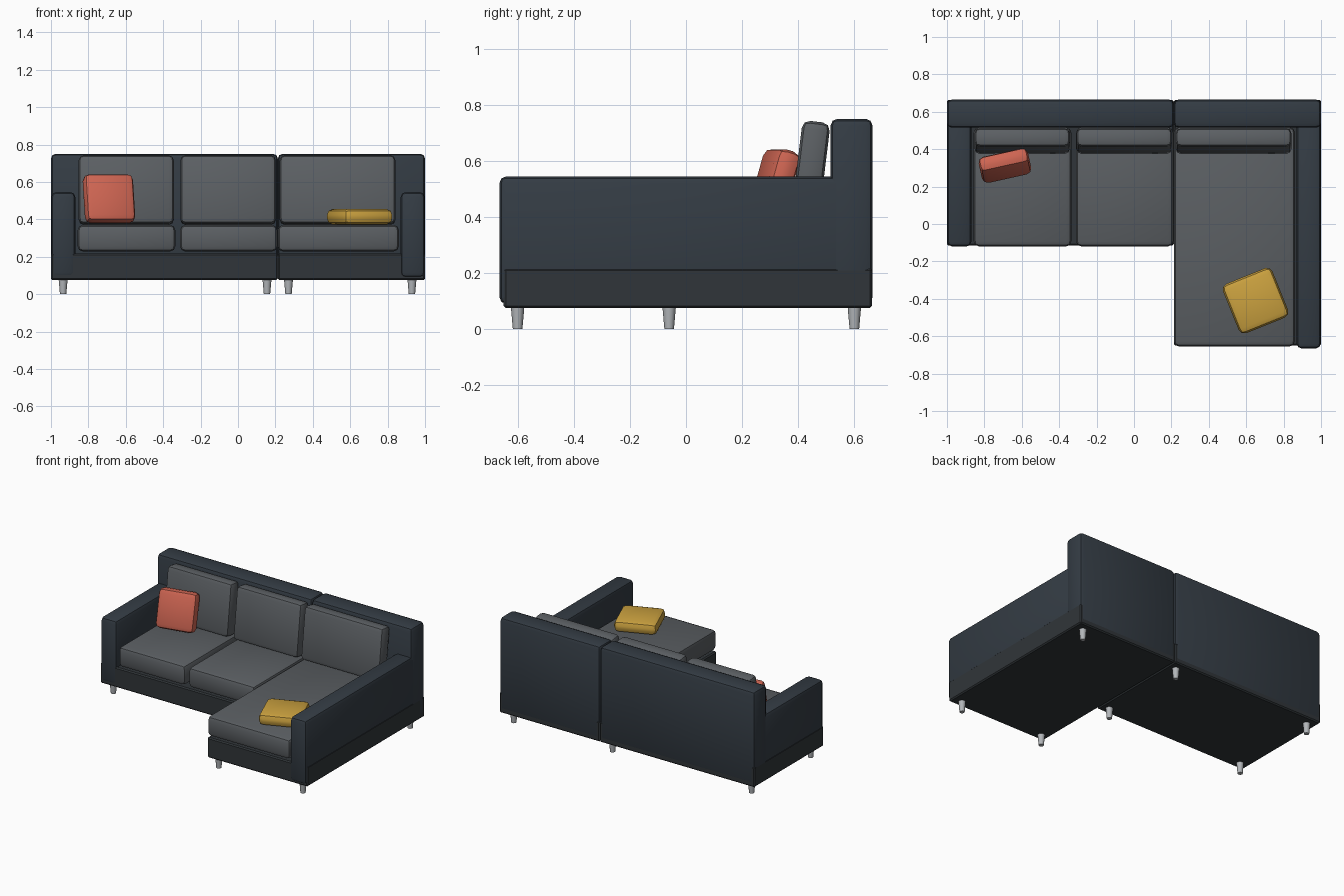
import bpy, bmesh
from math import radians
from mathutils import Vector

if "Cube" in bpy.data.objects:
    bpy.data.objects.remove(bpy.data.objects["Cube"])


def material(name, rgb):
    m = bpy.data.materials.new(name)
    m.diffuse_color = (*rgb, 1)
    m.use_nodes = True
    m.node_tree.nodes["Principled BSDF"].inputs["Base Color"].default_value = m.diffuse_color
    return m


FRAME = material("dark_fabric", (0.034, 0.045, 0.058))
BASE = material("base_fabric", (0.030, 0.036, 0.041))
CUSHION = material("grey_fabric", (0.105, 0.115, 0.125))
RED = material("red_fabric", (0.62, 0.13, 0.085))
YELLOW = material("yellow_fabric", (0.60, 0.36, 0.05))
METAL = material("leg_metal", (0.45, 0.47, 0.49))


def finish(bm, name, mat, loc, rot=(0, 0, 0)):
    me = bpy.data.meshes.new(name)
    bm.to_mesh(me)
    bm.free()
    me.shade_smooth()
    me.set_sharp_from_angle(angle=radians(30))
    me.materials.append(mat)
    ob = bpy.data.objects.new(name, me)
    ob.location = loc
    ob.rotation_euler = [radians(a) for a in rot]
    bpy.context.collection.objects.link(ob)
    return ob


def block(name, mat, size, loc, bevel, segments=2, rot=(0, 0, 0)):
    """Rounded box of a given size, centred on loc."""
    bm = bmesh.new()
    bmesh.ops.create_cube(bm, size=1)
    bmesh.ops.scale(bm, vec=size, verts=bm.verts)
    bmesh.ops.bevel(bm, geom=bm.edges[:], offset=bevel, segments=segments,
                    profile=0.5, affect='EDGES')
    return finish(bm, name, mat, loc, rot)


def span(name, mat, lo, hi, bevel, segments=2):
    """Rounded box between two corners."""
    lo, hi = Vector(lo), Vector(hi)
    return block(name, mat, hi - lo, (lo + hi) / 2, bevel, segments)


SPLIT = 0.213

# Base frames of the two sections
span("sofa_base", BASE, (-1, -0.115, 0.075), (SPLIT, 0.663, 0.218), 0.008, 1)
span("chaise_base", BASE, (SPLIT, -0.65, 0.075), (1, 0.663, 0.218), 0.008, 1)

# Backrests
span("sofa_backrest", FRAME, (-1, 0.515, 0.09), (SPLIT, 0.665, 0.75), 0.025)
span("chaise_backrest", FRAME, (SPLIT, 0.515, 0.09), (1, 0.665, 0.75), 0.025)

# Armrests
span("left_arm", FRAME, (-0.998, -0.12, 0.09), (-0.87, 0.645, 0.545), 0.025)
span("right_arm", FRAME, (0.87, -0.665, 0.09), (0.998, 0.645, 0.545), 0.025)

# Seat cushions
for i, (x0, x1, y0) in enumerate([(-0.857, -0.335, -0.12),
                                  (-0.31, 0.21, -0.12),
                                  (0.213, 0.86, -0.655)]):
    span(f"seat_cushion_{i + 1}", CUSHION, (x0, y0, 0.228), (x1, 0.517, 0.37), 0.028)

# Leaning back cushions
for i, (x0, x1) in enumerate([(-0.852, -0.343), (-0.308, 0.203), (0.223, 0.842)]):
    block(f"back_cushion_{i + 1}", CUSHION, (x1 - x0, 0.1, 0.37),
          ((x0 + x1) / 2, 0.443, 0.556), 0.028, 2, (-7, 0, 0))

# Throw pillows
block("red_pillow", RED, (0.27, 0.09, 0.265), (-0.69, 0.312, 0.51), 0.032, 2, (-16, 0, 12.5))
block("yellow_pillow", YELLOW, (0.285, 0.285, 0.082), (0.65, -0.41, 0.414), 0.032, 2, (0, 0, 22))

# Tapered legs
for i, (x, y) in enumerate([(-0.935, 0.6), (-0.935, -0.06), (0.155, 0.6), (0.155, -0.06),
                            (0.93, 0.6), (0.27, -0.6), (0.93, -0.6)]):
    bm = bmesh.new()
    bmesh.ops.create_cone(bm, cap_ends=True, segments=12, radius1=0.017,
                          radius2=0.024, depth=0.08)
    finish(bm, f"leg_{i + 1}", METAL, (x, y, 0.04))
